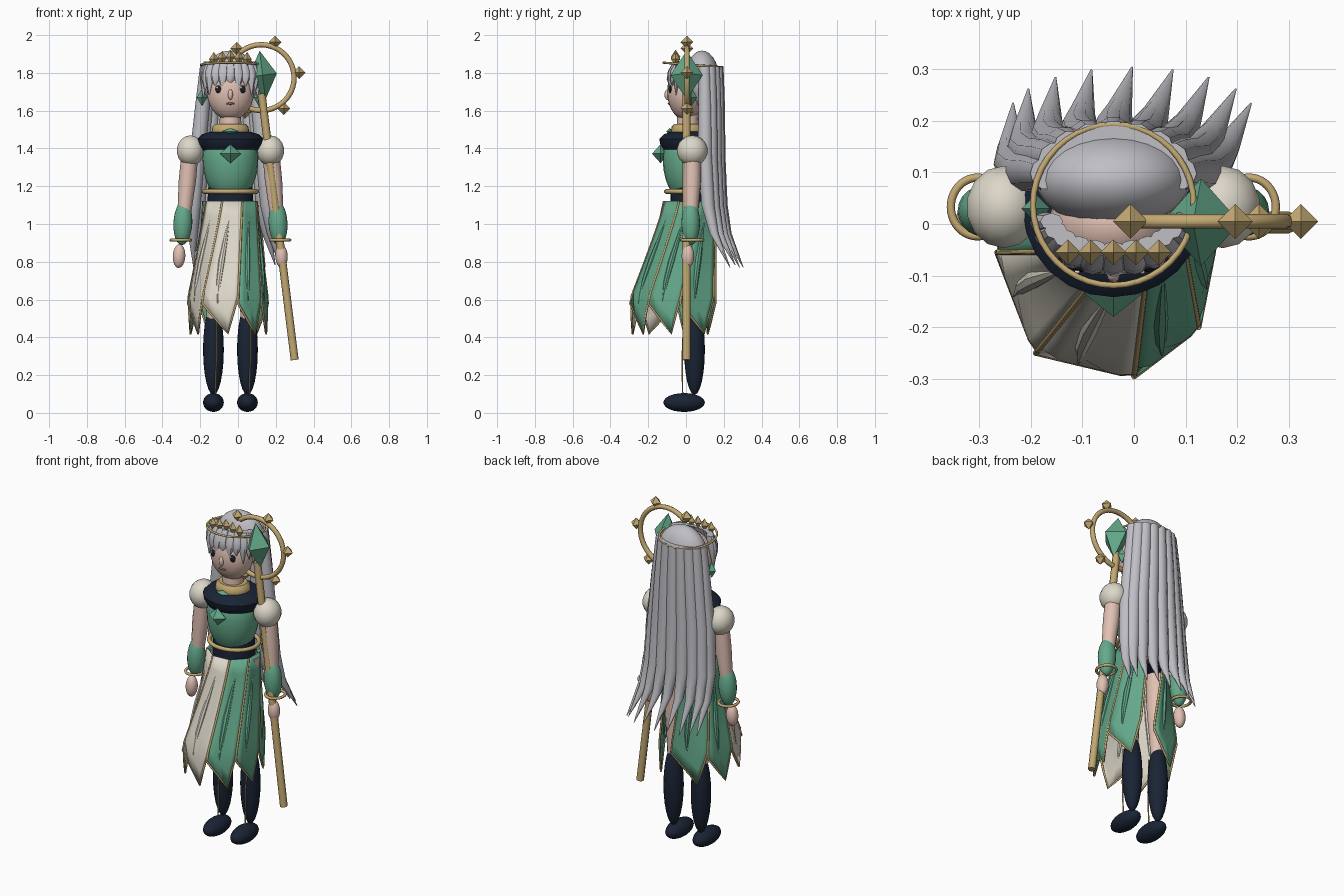
import bpy, bmesh
from math import sin, cos, pi, radians
from mathutils import Vector, Matrix

if "Cube" in bpy.data.objects:
    bpy.data.objects.remove(bpy.data.objects["Cube"])

def mat(name, r, g, b):
    m = bpy.data.materials.new(name)
    m.diffuse_color = (r, g, b, 1)
    m.use_nodes = True
    m.node_tree.nodes["Principled BSDF"].inputs["Base Color"].default_value = m.diffuse_color
    return m

GOLD = mat("gold", .55, .40, .17)
GREEN = mat("green", .13, .40, .26)
NAVY = mat("navy", .01, .017, .035)
CREAM = mat("cream", .72, .68, .58)
SKIN = mat("skin", .75, .53, .45)
HAIR = mat("silver_hair", .52, .52, .56)
DARK = mat("dark", .01, .015, .02)
LIP = mat("lip", .35, .15, .13)
CX = -.04                                   # body centre line

def finish(bm, name, m, smooth=True):
    bmesh.ops.recalc_face_normals(bm, faces=bm.faces)
    me = bpy.data.meshes.new(name)
    bm.to_mesh(me)
    bm.free()
    me.materials.append(m)
    if smooth:
        me.shade_smooth()
        me.set_sharp_from_angle(angle=radians(40))
    ob = bpy.data.objects.new(name, me)
    bpy.context.collection.objects.link(ob)
    return ob

def ball(name, loc, r, m, seg=20, tilt=0):
    bm = bmesh.new()
    bmesh.ops.create_uvsphere(bm, u_segments=seg, v_segments=seg // 2 + 2, radius=1)
    bm.transform(Matrix.Translation(loc) @ Matrix.Rotation(tilt, 4, 'Y') @ Matrix.Diagonal((*r, 1)))
    return finish(bm, name, m)

def gem(name, loc, r, m, tilt=0):
    """Octahedron with half sizes r."""
    bm = bmesh.new()
    v = [bm.verts.new(p) for p in ((1,0,0), (0,1,0), (-1,0,0), (0,-1,0), (0,0,1), (0,0,-1))]
    for i in range(4):
        for tip in (4, 5):
            bm.faces.new((v[i], v[(i + 1) % 4], v[tip]))
    bm.transform(Matrix.Translation(loc) @ Matrix.Rotation(tilt, 4, 'Y') @ Matrix.Diagonal((*r, 1)))
    return finish(bm, name, m, False)

def tube(name, pts, radii, m, sides=12, sy=1):
    """Stack of horizontal rings along pts; sy flattens the section in y."""
    bm = bmesh.new()
    rings = [[bm.verts.new((p[0] + r * cos(2 * pi * i / sides), p[1] + sy * r * sin(2 * pi * i / sides), p[2]))
              for i in range(sides)] for p, r in zip(pts, radii)]
    for a, b in zip(rings, rings[1:]):
        for i in range(sides):
            j = (i + 1) % sides
            bm.faces.new((a[i], a[j], b[j], b[i]))
    bm.faces.new(rings[0])
    bm.faces.new(rings[-1])
    return finish(bm, name, m)

def wire(name, pts, r, m, closed=False):
    """Round bar following a path."""
    cu = bpy.data.curves.new(name, 'CURVE')
    cu.dimensions = '3D'
    cu.bevel_depth, cu.bevel_resolution, cu.use_fill_caps = r, 2, True
    s = cu.splines.new('POLY')
    s.points.add(len(pts) - 1)
    for q, p in zip(s.points, pts):
        q.co = (*p, 1)
    s.use_cyclic_u = closed
    cu.materials.append(m)
    ob = bpy.data.objects.new(name, cu)
    bpy.context.collection.objects.link(ob)
    return ob

def hoop(name, c, rx, ry, r, m, tilt=0):
    n = 40
    wire(name, [(c[0] + rx * cos(2*pi*i/n), c[1] + ry * sin(2*pi*i/n), c[2] + tilt * sin(2*pi*i/n))
                for i in range(n)], r, m, True)

# legs, arms, face details in pairs
for s, side in ((-1, "left"), (1, "right")):
    x = CX + s * .09
    def ax(d): return CX + s * d
    ball(side + "_shoe", (x, -.01, .055), (.055, .11, .05), NAVY)
    ball(side + "_stocking", (x, .045, .335), (.055, .055, .24), NAVY)
    tube(side + "_thigh", [(x, .04, .5), (x, .035, .8), (x, .03, 1.1)], [.036, .055, .06], SKIN)
    wire(side + "_stocking_seam", [(x + .01, -.018, .08), (x + .015, -.02, .3), (x + .015, -.012, .5)], .004, GOLD)
    ball(side + "_shoulder_puff", (ax(.212), .033, 1.388), (.074, .081, .081), CREAM, 14)
    tube(side + "_upper_arm", [(ax(.215), .035, 1.37), (ax(.228), .033, 1.23), (ax(.245), .027, 1.05)],
         [.045, .046, .036], SKIN)
    ball(side + "_sleeve", (ax(.252), .025, 1.005), (.05, .049, .117), GREEN, tilt=-s * .05)
    hoop(side + "_bracelet", (ax(.263), .033, .915), .052, .057, .008, GOLD)
    ball(side + "_hand", (ax(.272 if s < 0 else .27), .01, .83), (.033, .033, .063), SKIN, tilt=-s * .05)
    gem(side + "_earring", (ax(.15), .03, 1.67), (.028, .028, .047), GREEN)
    ball(side + "_eye", (ax(.063), -.083, 1.713), (.018, .01, .021), DARK, 12)
    ball(side + "_eye_glint", (ax(.063) - .007, -.093, 1.722), (.006, .004, .006), CREAM, 8)

# torso
tube("waist", [(CX, .02, z) for z in (1.0, 1.08, 1.15, 1.23)], [.12, .122, .12, .115], NAVY, 24, .85)
tube("bodice", [(CX, .01, z) for z in (1.175, 1.2, 1.24, 1.29, 1.35, 1.4, 1.45, 1.48)],
     [.1, .116, .132, .144, .148, .143, .12, .08], GREEN, 24, .9)
tube("shoulder_cape", [(CX, .028, z) for z in (1.49, 1.475, 1.45, 1.425, 1.395, 1.375)],
     [.1, .15, .175, .17, .152, .13], NAVY, 24, .97)
gem("chest_gem", (CX, -.135, 1.372), (.056, .045, .05), GREEN)
hoop("belt", (CX, .02, 1.172), .14, .125, .012, GOLD)
tube("neck", [(CX, .01, 1.42), (CX, .01, 1.6)], [.062, .055], SKIN, 16)
tube("neck_collar", [(CX, .01, z) for z in (1.46, 1.485, 1.515, 1.53)], [.085, .1, .095, .08], GOLD, 24, .9)
gem("collar_gem", (CX, -.085, 1.49), (.045, .02, .018), GREEN)

# head
ball("head", (CX, 0, 1.70), (.125, .1, .15), SKIN, 24)
ball("nose", (CX, -.098, 1.685), (.013, .016, .028), SKIN, 12)
ball("mouth", (CX, -.089, 1.637), (.025, .008, .006), LIP, 10)
ball("hair_cap", (CX, .085, 1.76), (.15, .092, .158), HAIR, 24)

# fringe
for i in range(11):
    a = radians(-85 + 17 * i)
    x, y = sin(a), cos(a)
    tip = 1.72 - .04 * abs(x) ** 2 + (.022 if i % 2 else -.012)
    tube("fringe_lock", [(CX + .12 * x, .01 - .06 * y, 1.86), (CX + .133 * x, .01 - .085 * y, 1.81),
                         (CX + .14 * x, .01 - .095 * y, 1.765), (CX + .145 * x, .01 - .1 * y, tip)],
         [.022, .028, .023, .002], HAIR, 8, .75)

# long back hair
for i in range(9):
    a = radians(-78 + 19.5 * i)
    x, y = .155 * sin(a), .08 + .088 * cos(a)
    tube("back_lock", [(CX + x * .84, y, 1.835), (CX + x * .98, y + .003, 1.62), (CX + x * 1.15, y + .003, 1.36),
                       (CX + x * 1.28, y + .018, 1.1), (CX + x * 1.38 + .01, y + .05, .95),
                       (CX + x * 1.52 + .036, y + .135, .77 + .012 * (i % 2))],
         [.034, .039, .042, .038, .026, .002], HAIR, 10, .95)

# crown
hoop("crown_band", (CX, .037, 1.842), .156, .156, .006, GOLD, -.012)
for k in range(-2, 3):
    gem("crown_point", (CX + .044 * k, -.055, 1.885 - .006 * abs(k)), (.025, .025, .038), GOLD)

# skirt: seven chord panels between eight hem corners, swept forward and to one side
TOP, HEM = 1.12, .6
ANGLES = (-160, -101, -59, -17, 25, 67, 109, 155)
CORNERS = [(-.01, .155), (-.215, .1), (-.265, -.055), (-.19, -.25), (0, -.295), (.125, -.2), (.158, -.03), (.075, .145)]
def edge(k, w):
    a = radians(ANGLES[k])
    p = Vector((CX + .147 * sin(a), .02 - .143 * cos(a)))
    return p.lerp(Vector(CORNERS[k]), w ** 1.1)

def hem(u):
    return .58 - .16 * u / .72 if u < .72 else .42 + .2 * (u - .72) / .28

def skirt_point(k, u, v):
    z = TOP - v * (TOP - hem(u))
    w = min(1, (TOP - z) / (TOP - HEM))
    p = edge(k, w).lerp(edge(k + 1, w), u)
    return Vector((p.x, p.y, z))

US = (0, .24, .48, .72, .86, 1)
for k in range(7):
    m = CREAM if k in (2, 3) else GREEN
    bm = bmesh.new()
    g = [[bm.verts.new(skirt_point(k, u, j / 8)) for u in US] for j in range(9)]
    for j in range(8):
        for i in range(5):
            bm.faces.new((g[j][i], g[j][i + 1], g[j + 1][i + 1], g[j + 1][i]))
    p = finish(bm, "skirt_panel", m)
    so = p.modifiers.new("thickness", 'SOLIDIFY')
    so.thickness, so.offset = .008, 0
    rim = [skirt_point(k, 0, j / 8) for j in range(9)] + [skirt_point(k, u, 1) for u in US[1:-1]] \
        + [skirt_point(k, 1, j / 8) for j in range(8, -1, -1)]
    wire("skirt_trim", rim, .006, GOLD)
    # slim pleat lying on the panel
    tube("skirt_pleat", [skirt_point(k, .5 - .12 * sin(3 * v), v) for v in (.12, .3, .5, .68, .85)],
         [.003, .012, .018, .014, .002], m, 8)

# staff
B, T = Vector((.30, .003, .28)), Vector((.125, .003, 1.69))
wire("staff_shaft", [B, T], .021, GOLD)
gem("staff_gem", (.13, .003, 1.788), (.076, .085, .13), GREEN, -.12)
C, R = Vector((.123, .005, 1.775)), .174
def around(deg, r):
    a = radians(deg)
    return C + Vector((r * cos(a), 0, r * sin(a)))
wire("staff_crescent", [around(-115 + 245 * i / 40, R) for i in range(41)], .014, GOLD)
for i in range(5):
    a = -115 + 61.25 * i
    gem("staff_spike", around(a, R + .028), (.034, .034, .034), GOLD)
